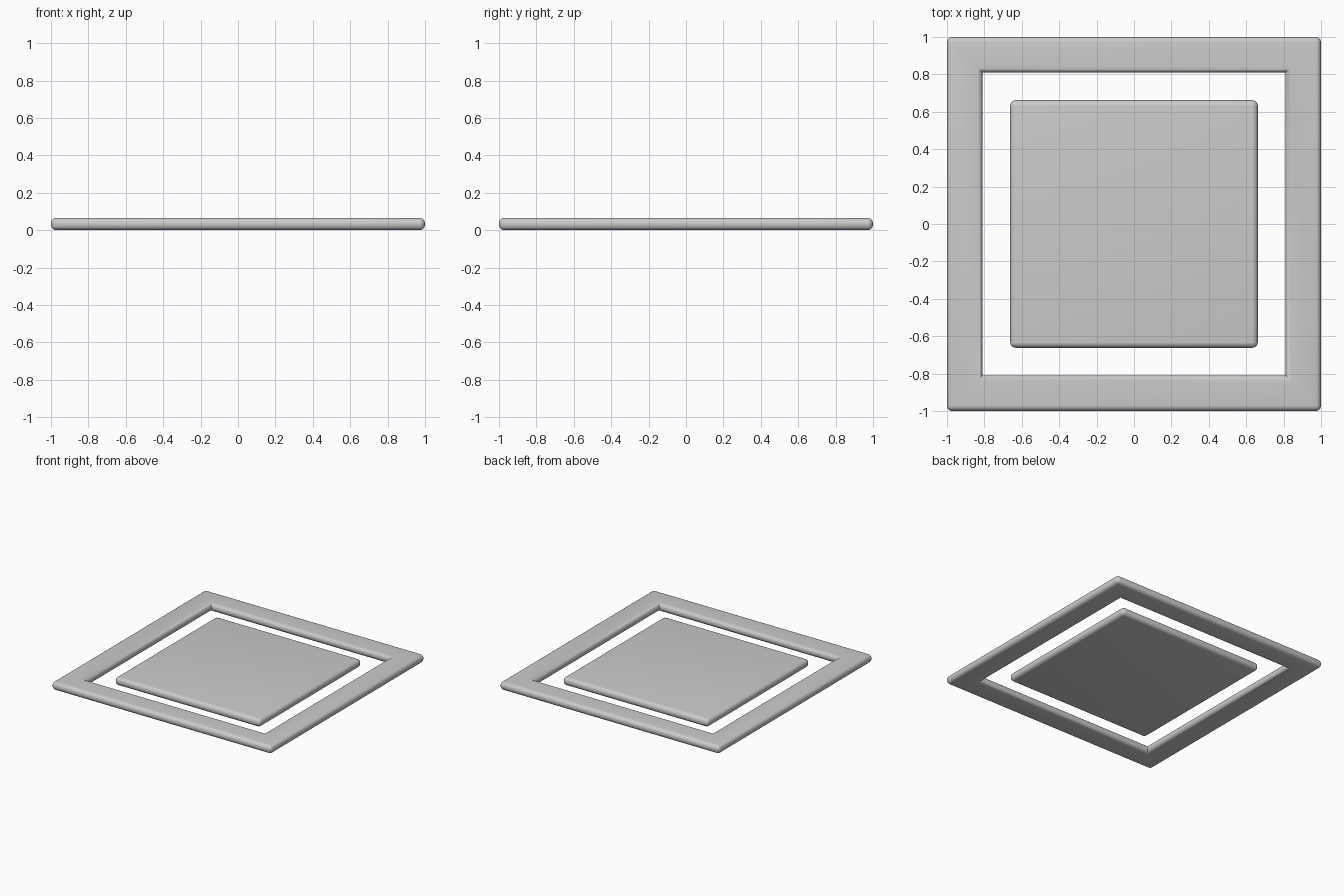
import bpy, bmesh

if "Cube" in bpy.data.objects:
    bpy.data.objects.remove(bpy.data.objects["Cube"])

THICK = 0.066
ROUND = 0.03

grey = bpy.data.materials.new("plain grey")
grey.diffuse_color = (0.6, 0.6, 0.6, 1)
grey.use_nodes = True
grey.node_tree.nodes["Principled BSDF"].inputs["Base Color"].default_value = grey.diffuse_color


def square(bm, half, z):
    return [bm.verts.new((sx * half, sy * half, z))
            for sx, sy in ((-1, -1), (1, -1), (1, 1), (-1, 1))]


def slab(name, outer, inner=None):
    """Square slab with rounded rims, optionally with a square opening."""
    bm = bmesh.new()
    lo, hi = square(bm, outer, 0), square(bm, outer, THICK)
    if inner:
        ilo, ihi = square(bm, inner, 0), square(bm, inner, THICK)
    else:
        bm.faces.new(hi)
        bm.faces.new(lo[::-1])
    for i in range(4):
        j = (i + 1) % 4
        bm.faces.new((lo[i], lo[j], hi[j], hi[i]))
        if inner:
            bm.faces.new((ilo[j], ilo[i], ihi[i], ihi[j]))
            bm.faces.new((hi[i], hi[j], ihi[j], ihi[i]))
            bm.faces.new((lo[j], lo[i], ilo[i], ilo[j]))
    bmesh.ops.recalc_face_normals(bm, faces=bm.faces)

    # round the rims and outer corners, keep mitred corners in the opening
    edges = []
    for e in bm.edges:
        a, b = e.verts
        upright = abs(a.co.z - b.co.z) > 0.01
        in_hole = inner and abs(abs(a.co.x) - inner) < 1e-4
        is_mitre = abs(a.co.x - b.co.x) > 1e-4 and abs(a.co.y - b.co.y) > 1e-4
        if not is_mitre and not (upright and in_hole):
            if upright or len({round(abs(v.co.x), 4) for v in e.verts}) == 1:
                edges.append(e)
    # flatten the mitre seams so that rims bevel cleanly
    bmesh.ops.bevel(bm, geom=edges, offset=ROUND, offset_type='OFFSET',
                    segments=6, profile=0.5, affect='EDGES')

    me = bpy.data.meshes.new(name)
    bm.to_mesh(me)
    bm.free()
    me.materials.append(grey)
    ob = bpy.data.objects.new(name, me)
    bpy.context.collection.objects.link(ob)
    bpy.ops.object.select_all(action='DESELECT')
    ob.select_set(True)
    bpy.context.view_layer.objects.active = ob
    bpy.ops.object.shade_smooth_by_angle(angle=0.6)
    return ob


slab("outer_frame", 1.0, 0.81)
slab("centre_panel", 0.662)
